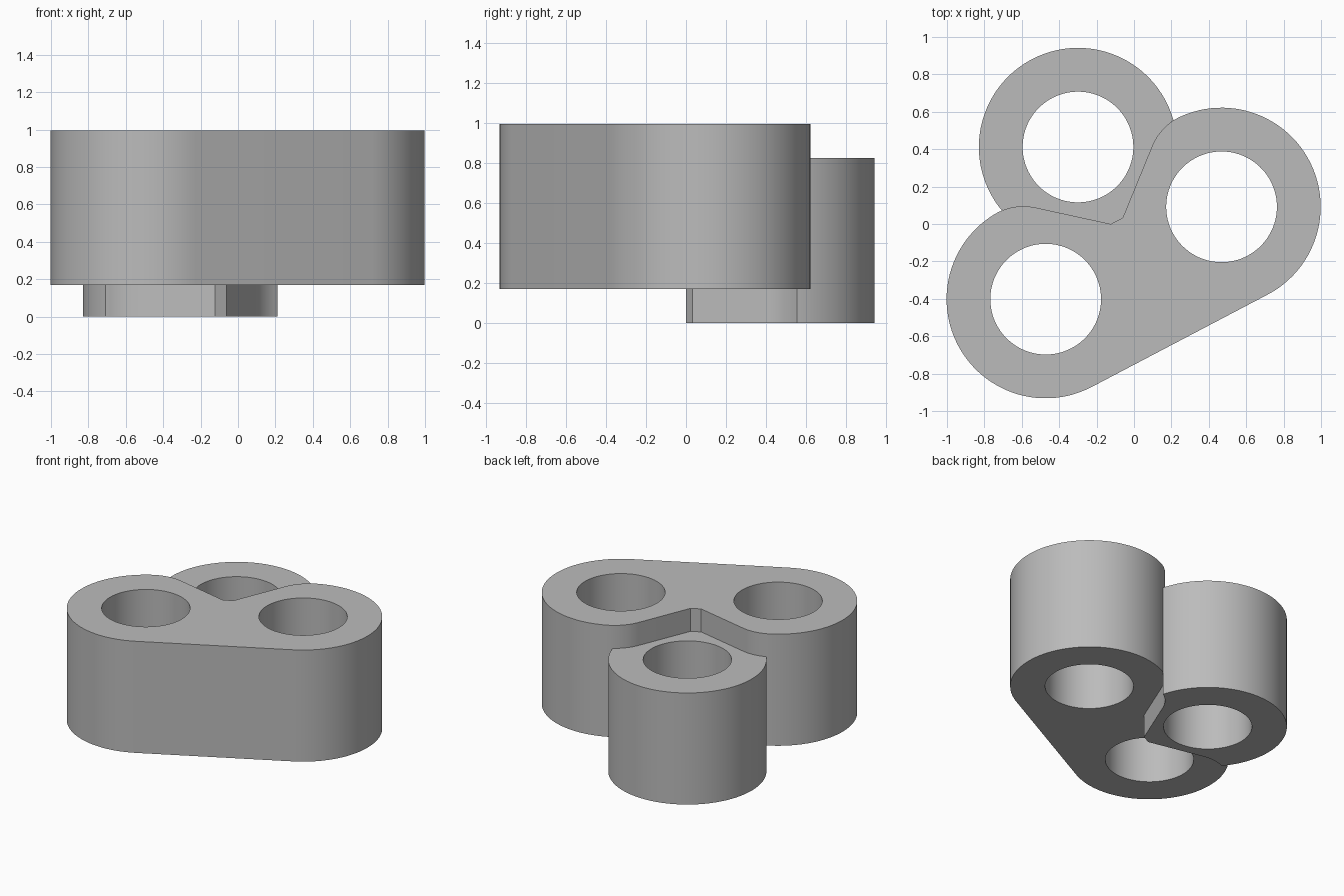
import bpy
import bmesh
from math import sin, cos, pi, radians, sqrt, atan2
from mathutils import Vector

cube = bpy.data.objects.get("Cube")
if cube:
    bpy.data.objects.remove(cube, do_unlink=True)

# Shared dimensions, in a frame whose x axis joins the two front tubes
OUTER, BORE, FILLET = 0.53, 0.296, 0.3
TUBE = Vector((0.531, 0))
REAR = Vector((0, 0.64))
HEIGHT, LIFT = 0.825, 0.17
TURN = radians(27.7)
MIDDLE = (-0.002, -0.155)

grey = bpy.data.materials.new("plain grey")
grey.use_nodes = True
colour = (0.5, 0.5, 0.5, 1)
grey.diffuse_color = colour
grey.node_tree.nodes["Principled BSDF"].inputs["Base Color"].default_value = colour


def arc(centre, radius, start, end, steps):
    angles = [start + (end - start) * i / steps for i in range(steps + 1)]
    return [centre + radius * Vector((cos(a), sin(a))) for a in angles]


def circle(centre, radius):
    return arc(centre, radius, 0, 2 * pi, 96)[:-1]


def mirrored(points):
    return [Vector((-p.x, p.y)) for p in reversed(points)]


def plate(name, loops, bottom):
    """Fill an outline with holes and extrude it upwards."""
    bm = bmesh.new()
    for loop in loops:
        verts = [bm.verts.new((p.x, p.y, 0)) for p in loop]
        for a, b in zip(verts, verts[1:] + verts[:1]):
            bm.edges.new((a, b))
    bmesh.ops.triangle_fill(bm, edges=bm.edges[:], use_beauty=True)
    bmesh.ops.dissolve_limit(bm, angle_limit=0.01, verts=[], edges=bm.edges[:])
    made = bmesh.ops.extrude_face_region(bm, geom=bm.faces[:], use_keep_orig=True)
    top = [g for g in made["geom"] if isinstance(g, bmesh.types.BMVert)]
    bmesh.ops.translate(bm, verts=top, vec=(0, 0, HEIGHT))
    bmesh.ops.recalc_face_normals(bm, faces=bm.faces[:])
    mesh = bpy.data.meshes.new(name)
    bm.to_mesh(mesh)
    bm.free()
    mesh.materials.append(grey)
    obj = bpy.data.objects.new(name, mesh)
    obj.location = (*MIDDLE, bottom)
    obj.rotation_euler.z = TURN
    bpy.context.collection.objects.link(obj)
    bpy.ops.object.select_all(action='DESELECT')
    obj.select_set(True)
    bpy.context.view_layer.objects.active = obj
    bpy.ops.object.shade_smooth_by_angle(angle=radians(25))


# Notch corner, straight flank and fillet tangent to the flank and the tube
notch = Vector((0.036, 0.194))
slope = radians(40)
along = Vector((cos(slope), sin(slope)))
inward = Vector((sin(slope), -cos(slope)))
offset = notch + FILLET * inward - TUBE
dot = offset.dot(along)
reach = -dot + sqrt(dot ** 2 - offset.length_squared + (OUTER - FILLET) ** 2)
pivot = notch + reach * along + FILLET * inward
touch = atan2(pivot.y - TUBE.y, pivot.x - TUBE.x)

flank = [notch] + arc(pivot, FILLET, slope + pi / 2, touch, 16)
half = flank + arc(TUBE, OUTER, touch, -pi / 2, 48)[1:]

# Raised twin-tube body
plate("twin_tube_body",
      [half + mirrored(half), circle(TUBE, BORE), circle(-TUBE, BORE)], LIFT)

# Lower rear tube, trimmed along the body's notch
cross = (TUBE + REAR) / 2
gap = REAR - TUBE
side = Vector((gap.y, -gap.x)).normalized()
corner = cross + side * sqrt(OUTER ** 2 - gap.length_squared / 4)
start = atan2(corner.y - REAR.y, corner.x - REAR.x)
inside = [p for p in flank if (p - REAR).length < OUTER - 0.005]
rear_outline = arc(REAR, OUTER, start, pi - start, 72) + mirrored(inside) + inside
plate("rear_tube", [rear_outline, circle(REAR, BORE)], 0)
